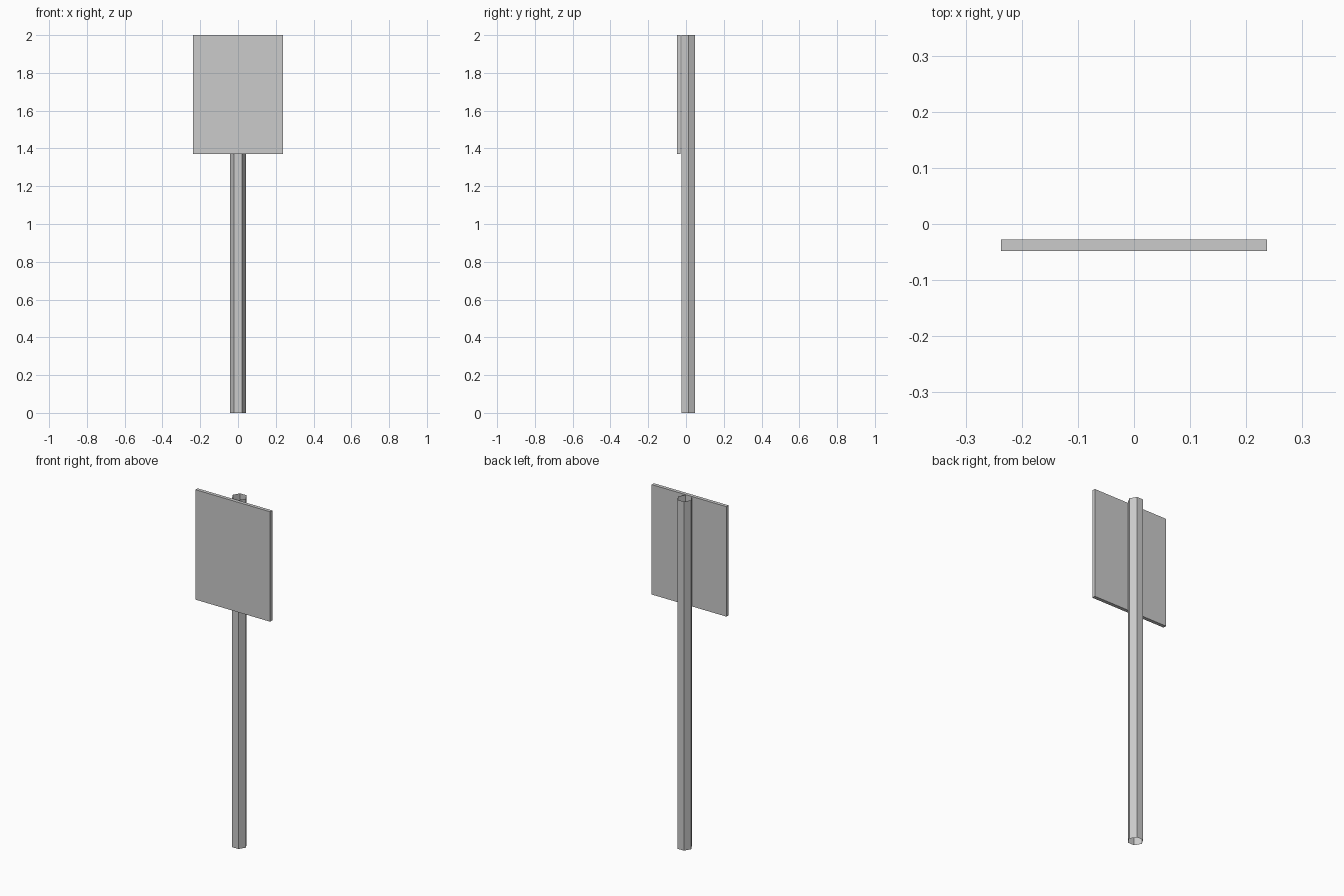
import bpy, bmesh, math
from mathutils import Matrix

if "Cube" in bpy.data.objects:
    bpy.data.objects.remove(bpy.data.objects["Cube"])

grey = bpy.data.materials.new("plain grey")
grey.diffuse_color = (0.6, 0.6, 0.6, 1)
grey.use_nodes = True
grey.node_tree.nodes["Principled BSDF"].inputs["Base Color"].default_value = grey.diffuse_color


def finish(name, bm):
    bmesh.ops.recalc_face_normals(bm, faces=bm.faces)
    mesh = bpy.data.meshes.new(name)
    bm.to_mesh(mesh)
    bm.free()
    mesh.materials.append(grey)
    obj = bpy.data.objects.new(name, mesh)
    bpy.context.collection.objects.link(obj)
    return obj


# Post: open-ended six-sided tube, a flat side facing the panel
RADIUS, HEIGHT, POST_Y = 0.0415, 2.0, 0.012
bm = bmesh.new()
rings = [[bm.verts.new((RADIUS * math.cos(math.tau * i / 6),
                        POST_Y + RADIUS * math.sin(math.tau * i / 6), z))
          for i in range(6)] for z in (0, HEIGHT)]
for i in range(6):
    j = (i + 1) % 6
    bm.faces.new((rings[0][i], rings[0][j], rings[1][j], rings[1][i]))
finish("post", bm)

# Sign panel: thin board in front of the post, flush with its top
bm = bmesh.new()
bmesh.ops.create_cube(bm, size=1, matrix=Matrix.Translation((0, -0.038, 1.685))
                      @ Matrix.Diagonal((0.474, 0.02, 0.63, 1)))
finish("sign_panel", bm)
